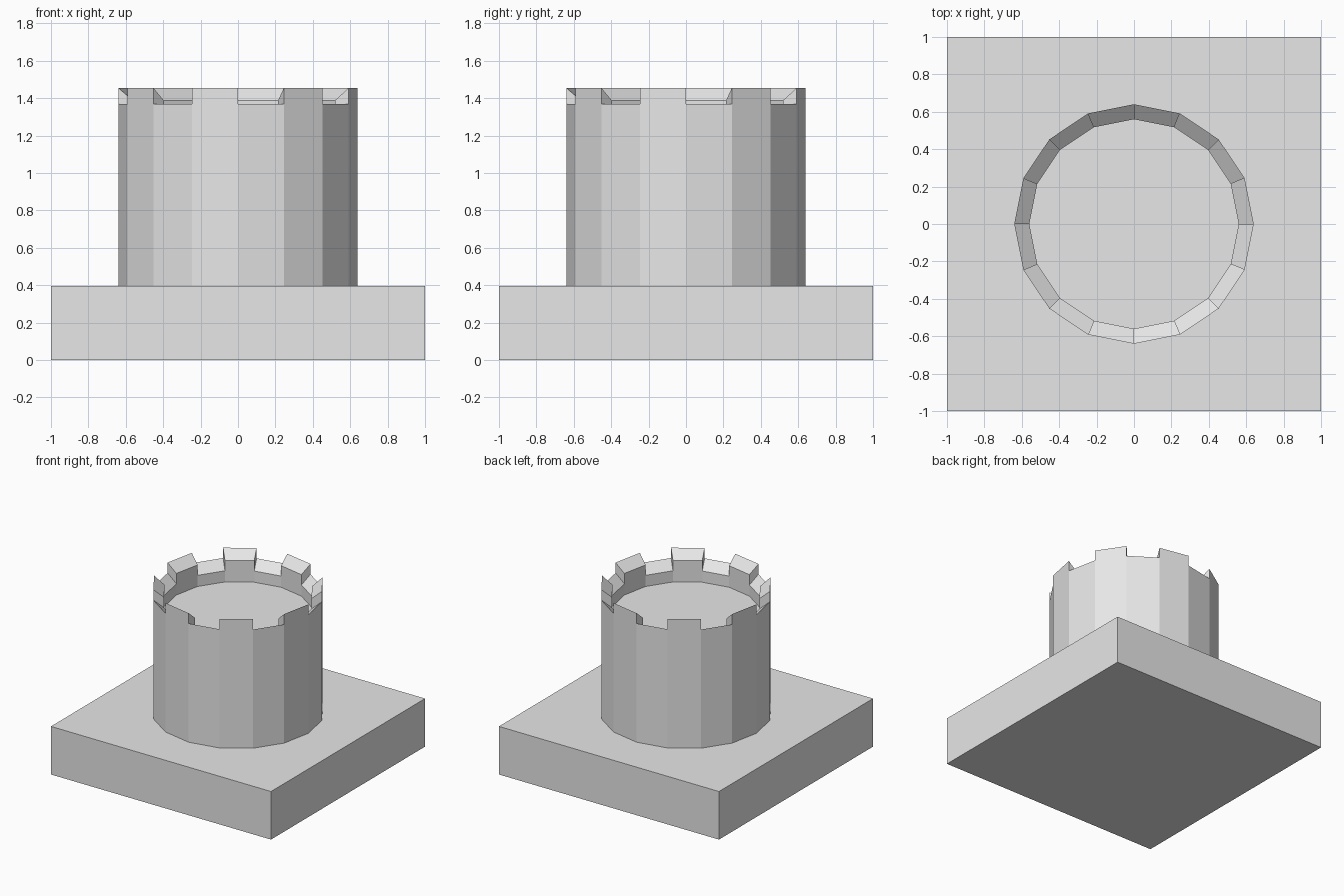
import bpy, bmesh
from math import cos, sin, pi

cube = bpy.data.objects.get("Cube")
if cube:
    bpy.data.objects.remove(cube, do_unlink=True)

SIDES = 16
BASE_TOP = 0.395
MERLON_HEIGHT = 0.085

stone = bpy.data.materials.new("grey stone")
stone.use_nodes = True
stone.diffuse_color = (0.8, 0.8, 0.8, 1)
stone.node_tree.nodes["Principled BSDF"].inputs["Base Color"].default_value = (0.8, 0.8, 0.8, 1)


def make_object(name, bm):
    mesh = bpy.data.meshes.new(name)
    bm.to_mesh(mesh)
    bm.free()
    mesh.materials.append(stone)
    obj = bpy.data.objects.new(name, mesh)
    bpy.context.collection.objects.link(obj)
    return obj


# Square base slab
bm = bmesh.new()
bmesh.ops.create_cube(bm, size=2)
for v in bm.verts:
    v.co.z = BASE_TOP if v.co.z > 0 else 0
make_object("base_slab", bm)

# Tower: outer wall, inward-sloping rim, inner wall and sunken floor
profile = [(0.64, BASE_TOP), (0.64, 1.37), (0.56, 1.302), (0.56, 1.21)]
bm = bmesh.new()
rings = [[bm.verts.new((r * cos(2 * pi * k / SIDES), r * sin(2 * pi * k / SIDES), z))
          for k in range(SIDES)] for r, z in profile]
bands = []
for low, high in zip(rings, rings[1:]):
    bands.append([bm.faces.new((low[k], low[(k + 1) % SIDES], high[(k + 1) % SIDES], high[k]))
                  for k in range(SIDES)])
bm.faces.new(rings[-1])

# Battlements: raise every second rim face
rim = bands[1]
raised = bmesh.ops.extrude_discrete_faces(bm, faces=rim[1::2])["faces"]
for face in raised:
    bmesh.ops.translate(bm, verts=face.verts[:], vec=(0, 0, MERLON_HEIGHT))
make_object("tower", bm)
